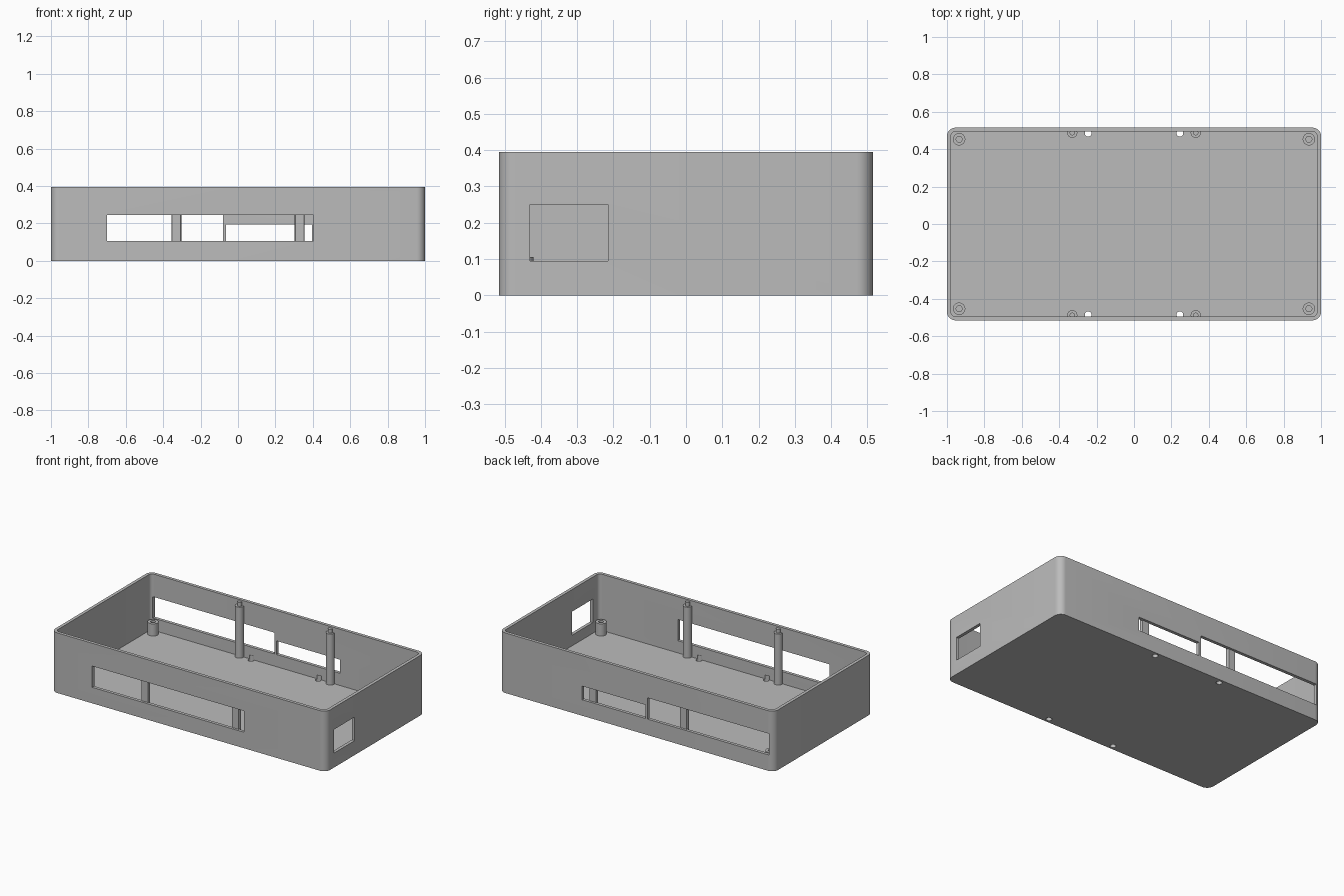
import bpy, bmesh, math

cube = bpy.data.objects.get("Cube")
if cube:
    bpy.data.objects.remove(cube, do_unlink=True)

grey = bpy.data.materials.new("plain grey")
grey.use_nodes = True
color = (0.5, 0.5, 0.5, 1)
grey.diffuse_color = color
grey.node_tree.nodes["Principled BSDF"].inputs["Base Color"].default_value = color

HX, HY, HEIGHT = 1.0, 0.515, 0.395
WALL, FLOOR = 0.021, 0.025


def prism(name, outline, z0, z1):
    """Extrude a closed xy outline from z0 to z1."""
    bm = bmesh.new()
    base = bm.faces.new([bm.verts.new((x, y, z0)) for x, y in outline])
    ext = bmesh.ops.extrude_face_region(bm, geom=[base])
    for v in ext["geom"]:
        if isinstance(v, bmesh.types.BMVert):
            v.co.z = z1
    bmesh.ops.recalc_face_normals(bm, faces=bm.faces)
    mesh = bpy.data.meshes.new(name)
    bm.to_mesh(mesh)
    bm.free()
    mesh.materials.append(grey)
    ob = bpy.data.objects.new(name, mesh)
    bpy.context.collection.objects.link(ob)
    return ob


def rounded(hx, hy, r, steps=8):
    """Rectangle outline with rounded corners."""
    pts = []
    for k, (sx, sy) in enumerate([(1, 1), (-1, 1), (-1, -1), (1, -1)]):
        for i in range(steps + 1):
            a = math.pi / 2 * (k + i / steps)
            pts.append((sx * (hx - r) + r * math.cos(a),
                        sy * (hy - r) + r * math.sin(a)))
    return pts


def circle(x, y, r, n=32, limit=None):
    """Circle outline, flattened where it would pass into the wall."""
    pts = []
    for i in range(n):
        a = math.tau * (i + 0.5) / n
        px, py = x + r * math.cos(a), y + r * math.sin(a)
        if limit is None or abs(py) < limit:
            pts.append((px, py))
        elif not pts or abs(pts[-1][1]) < limit or i == n - 1:
            pts.append((px, math.copysign(limit, py)))
        else:
            pts.append((px, math.copysign(limit, py)))
    return pts


def box(x0, x1, y0, y1):
    return [(x0, y0), (x1, y0), (x1, y1), (x0, y1)]


def cut(ob, cutter):
    """Subtract a cutter and discard it."""
    cutter.hide_render = True
    mod = ob.modifiers.new("cut", "BOOLEAN")
    mod.operation, mod.solver, mod.object = "DIFFERENCE", "EXACT", cutter
    bpy.context.view_layer.objects.active = ob
    bpy.ops.object.modifier_apply(modifier=mod.name)
    bpy.data.objects.remove(cutter, do_unlink=True)


# Open tray with rounded vertical corners
case = prism("case_shell", rounded(HX, HY, 0.045), 0, HEIGHT)
cut(case, prism("cavity", rounded(HX - WALL, HY - WALL, 0.024), FLOOR, HEIGHT + 0.1))

# Wall openings: front, two at the back, one at the side
yi, yo = HY - 0.05, HY + 0.05
openings = [
    (box(-0.70, 0.405, -yo, -yi), 0.105, 0.245),
    (box(-0.965, -0.08, yi, yo), 0.105, 0.245),
    (box(-0.065, 0.395, yi, yo), 0.105, 0.195),
    (box(HX - 0.04, HX + 0.05, -0.43, -0.215), 0.095, 0.25),
]
for outline, z0, z1 in openings:
    cut(case, prism("opening", outline, z0, z1))

parts = [case]
for sx, side in ((-1, "right"), (1, "left")):
    for sy, end in ((-1, "front"), (1, "back")):
        tag = f"{end}_{side}"
        # Floor hole beside the wall, slightly notching it
        cut(case, prism("hole", circle(sx * 0.245, sy * 0.485, 0.018, 24), -0.05, 0.05))
        # Short corner post with a blind screw hole
        post = prism("corner_post_" + tag,
                     circle(sx * 0.935, sy * 0.453, 0.033), FLOOR - 0.005, 0.105)
        cut(post, prism("bore", circle(sx * 0.935, sy * 0.453, 0.016), 0.035, 0.2))
        # Tall pillar set into the wall, with a locating pin on top
        pillar = prism("pillar_" + tag,
                       circle(sx * 0.33, sy * 0.488, 0.027, limit=0.5), FLOOR - 0.005, 0.36)
        pin = prism("pin_" + tag,
                    circle(sx * 0.33, sy * 0.488, 0.014, 24, limit=0.5), 0.355, 0.385)
        parts += [post, pillar, pin]

# Smooth the curved sides, keep the edges sharp
bpy.ops.object.select_all(action="DESELECT")
for ob in parts:
    ob.select_set(True)
bpy.context.view_layer.objects.active = case
bpy.ops.object.shade_smooth_by_angle(angle=math.radians(30))
